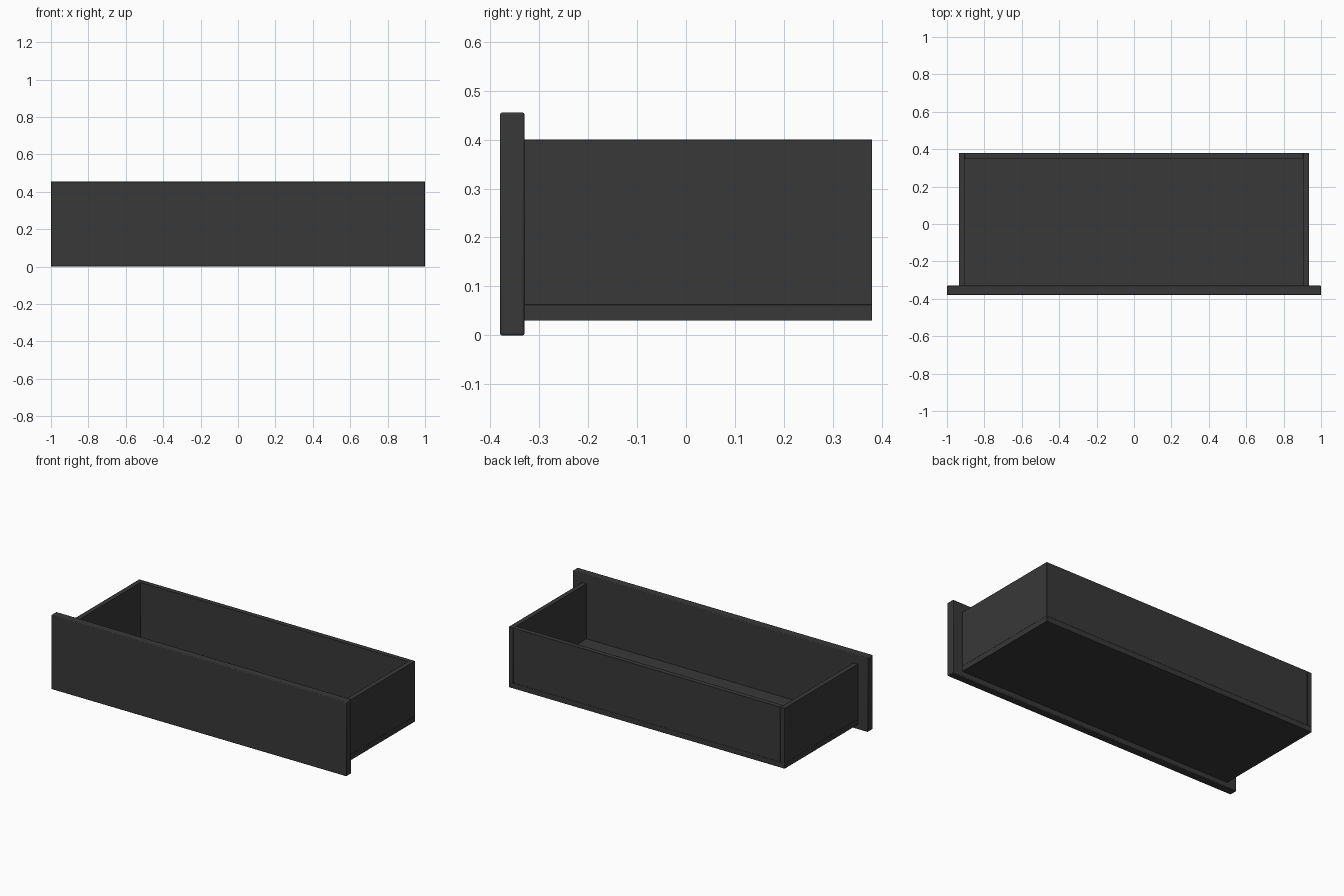
import bpy
import math

cube = bpy.data.objects.get("Cube")
if cube:
    bpy.data.objects.remove(cube, do_unlink=True)

# Single dark finish
charcoal = bpy.data.materials.new("charcoal")
charcoal.use_nodes = True
colour = (0.04, 0.04, 0.04, 1)
charcoal.diffuse_color = colour
charcoal.node_tree.nodes["Principled BSDF"].inputs["Base Color"].default_value = colour


def board(name, low, high, bevel):
    """Board spanning two opposite corners, with softened edges."""
    centre = [(a + b) / 2 for a, b in zip(low, high)]
    bpy.ops.mesh.primitive_cube_add(size=1, location=centre)
    obj = bpy.context.object
    obj.name = name
    obj.scale = [b - a for a, b in zip(low, high)]
    bpy.ops.object.transform_apply(location=False, rotation=False, scale=True)
    obj.data.materials.append(charcoal)
    mod = obj.modifiers.new("soft_edges", 'BEVEL')
    mod.width = bevel
    mod.segments = 2
    bpy.ops.object.shade_smooth_by_angle(angle=math.radians(30))
    return obj


# Main dimensions
half_width, wall = 0.935, 0.03
front_y, back_y = -0.33, 0.38
base_z, floor_z, rim_z = 0.03, 0.063, 0.4
inner = half_width - wall

# Overhanging front panel
board("drawer_front", (-1, -0.38, 0), (1, front_y, 0.455), 0.004)

# Bottom board carrying the walls
board("drawer_bottom", (-half_width, front_y, base_z), (half_width, back_y, floor_z), 0.001)

# Side walls run the full depth, the back fits between them
for name, x in (("left_side", inner), ("right_side", -half_width)):
    board(name, (x, front_y, floor_z), (x + wall, back_y, rim_z), 0.001)
board("drawer_back", (-inner, back_y - wall, floor_z), (inner, back_y, rim_z), 0.001)
